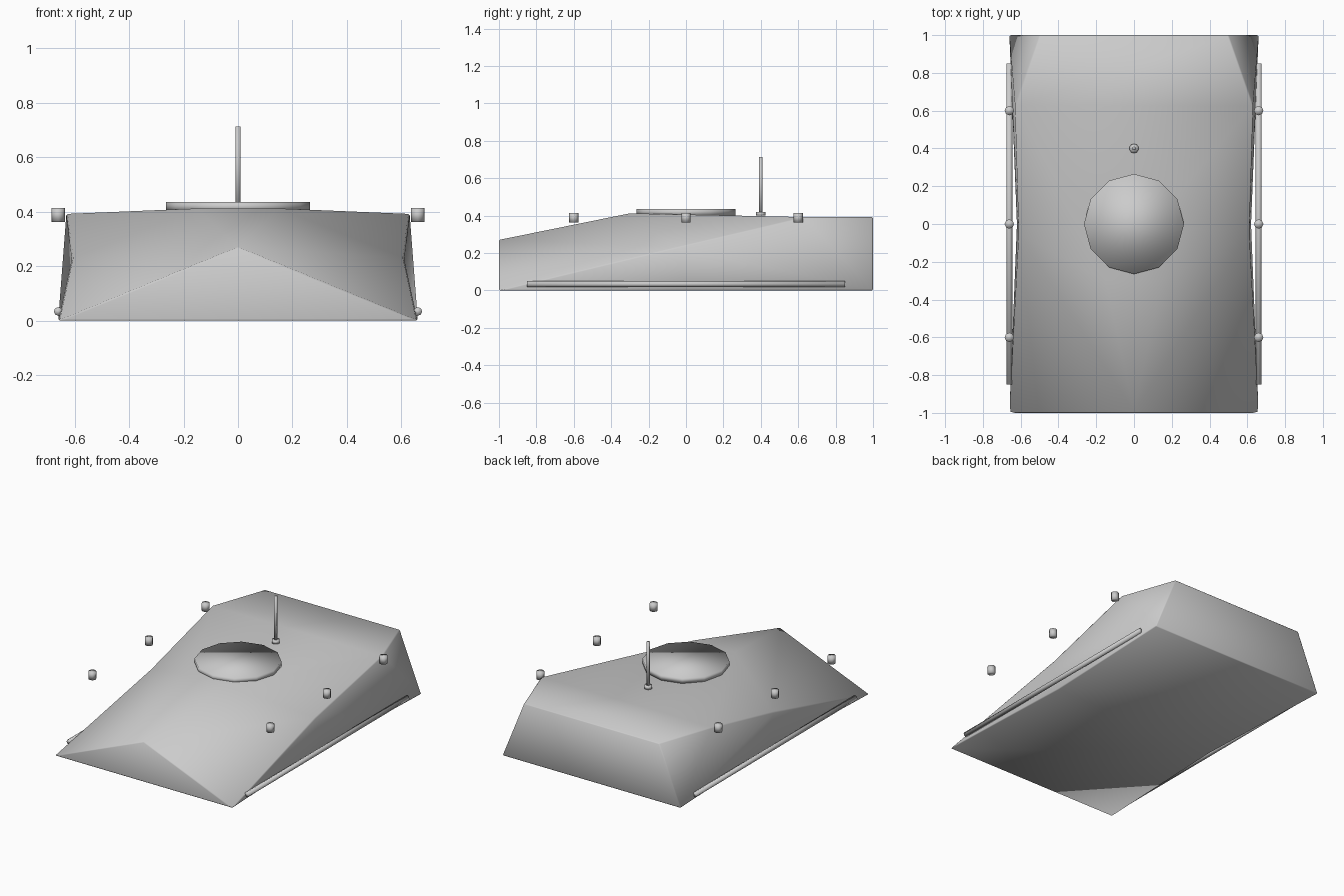
import bpy, bmesh, math

if "Cube" in bpy.data.objects:
    bpy.data.objects.remove(bpy.data.objects["Cube"])


def smooth(ob):
    for p in ob.data.polygons:
        p.use_smooth = True
    return ob


def cylinder(name, r, depth, loc, sides=8, rot=(0, 0, 0)):
    bpy.ops.mesh.primitive_cylinder_add(vertices=sides, radius=r, depth=depth,
                                        location=loc, rotation=rot)
    ob = bpy.context.object
    ob.name = name
    return smooth(ob)


# hull: pike-nosed wedge, right-hand corner points mirrored to the left
half = {
    "front": (0.66, -1, 0),
    "back": (0.66, 1, 0),
    "base_mid": (0.62, 0, 0),
    "side": (0.61, -0.05, 0.23),
    "shoulder": (0.63, 0.63, 0.392),
    "back_top": (0.5, 1, 0.392),
    "roof_front": (0.15, -0.3, 0.412),
}
bm = bmesh.new()
R = {k: bm.verts.new(v) for k, v in half.items()}
L = {k: bm.verts.new((-v[0], v[1], v[2])) for k, v in half.items()}
tip = bm.verts.new((0, -1, 0.27))
R["tip"] = L["tip"] = tip

side_faces = [
    ("tip", "front", "side"),
    ("tip", "side", "roof_front"),
    ("roof_front", "side", "shoulder"),
    ("front", "base_mid", "side"),
    ("side", "base_mid", "back"),
    ("side", "back", "shoulder"),
    ("shoulder", "back", "back_top"),
]
for f in side_faces:
    bm.faces.new([R[k] for k in f])
    bm.faces.new([L[k] for k in reversed(f)])
# nose, glacis, roof, rear and belly plates
bm.faces.new((L["front"], R["front"], tip))
bm.faces.new((tip, R["roof_front"], L["roof_front"]))
bm.faces.new((L["roof_front"], R["roof_front"], R["shoulder"], L["shoulder"]))
bm.faces.new((L["shoulder"], R["shoulder"], R["back_top"], L["back_top"]))
bm.faces.new((R["back"], L["back"], L["back_top"], R["back_top"]))
bm.faces.new((R["front"], L["front"], L["base_mid"], R["base_mid"]))
bm.faces.new((R["base_mid"], L["base_mid"], L["back"], R["back"]))
bmesh.ops.recalc_face_normals(bm, faces=bm.faces)
me = bpy.data.meshes.new("hull")
bm.to_mesh(me)
bm.free()
hull = bpy.data.objects.new("hull", me)
bpy.context.collection.objects.link(hull)
smooth(hull)
bev = hull.modifiers.new("edge_bevel", "BEVEL")
bev.width = 0.006
bev.segments = 1
bev.limit_method = "ANGLE"
bev.angle_limit = math.radians(35)

# turret ring on the roof
cylinder("turret_ring", 0.265, 0.035, (0, 0, 0.418), sides=12)

# antenna with its foot
cylinder("antenna_base", 0.025, 0.02, (0, 0.4, 0.41), sides=10)
cylinder("antenna", 0.01, 0.31, (0, 0.4, 0.557))

# side rails and mounting studs
for s, label in ((1, "right"), (-1, "left")):
    cylinder(f"{label}_rail", 0.016, 1.7, (s * 0.66, 0, 0.034),
             rot=(math.pi / 2, 0, 0))
    for i, y in enumerate((-0.6, 0, 0.6)):
        cylinder(f"{label}_stud_{i + 1}", 0.025, 0.05, (s * 0.66, y, 0.388))
